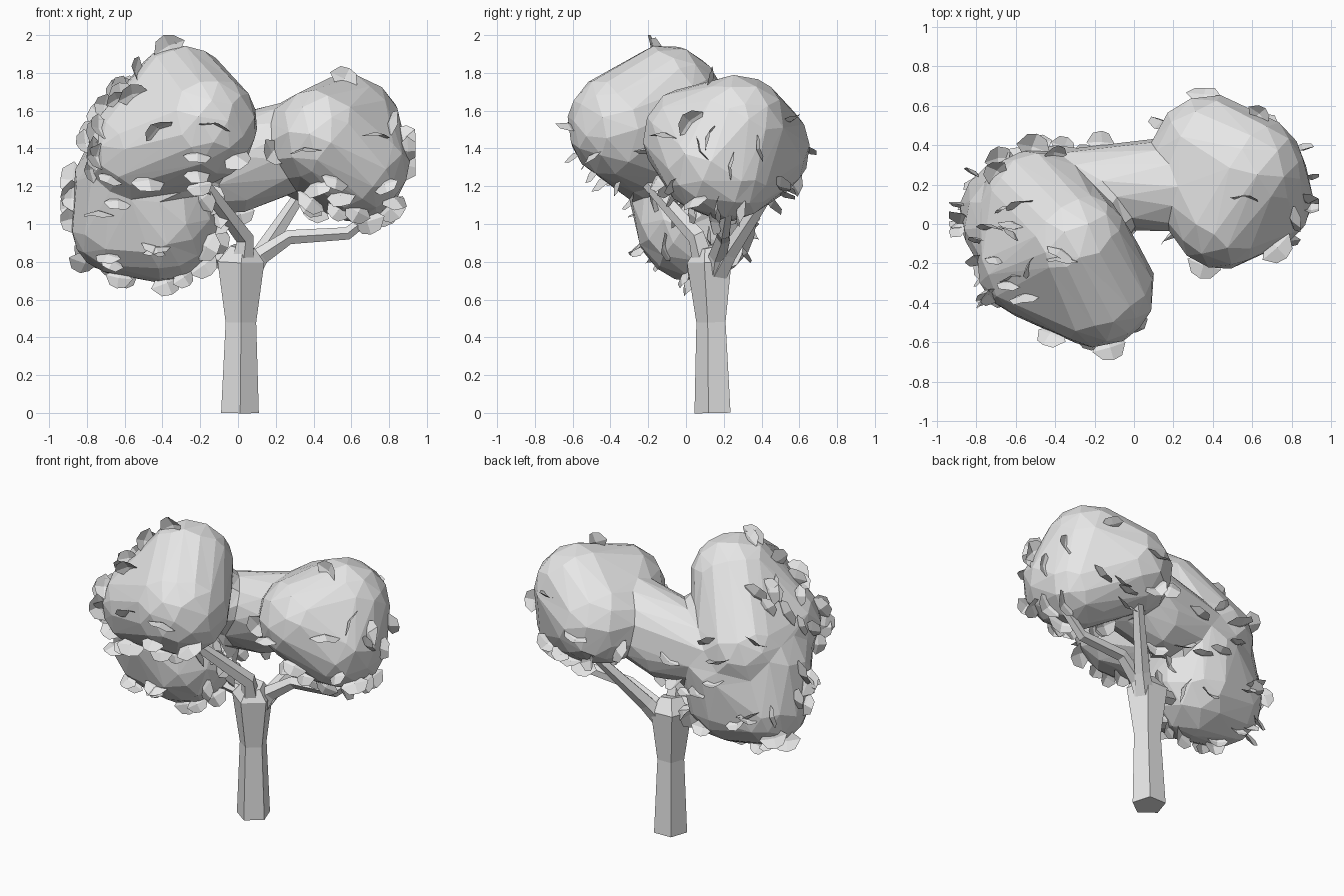
import bpy, bmesh, math, random
from mathutils import Vector, Matrix

random.seed(11)
cube = bpy.data.objects.get("Cube")
if cube:
    bpy.data.objects.remove(cube, do_unlink=True)

grey = bpy.data.materials.new("light_grey")
grey.use_nodes = True
grey.diffuse_color = (0.8, 0.8, 0.8, 1)
grey.node_tree.nodes["Principled BSDF"].inputs["Base Color"].default_value = (0.8, 0.8, 0.8, 1)


def add_object(name, mesh):
    obj = bpy.data.objects.new(name, mesh)
    bpy.context.scene.collection.objects.link(obj)
    mesh.materials.clear()
    mesh.materials.append(grey)
    return obj


def from_bmesh(name, bm):
    mesh = bpy.data.meshes.new(name)
    bm.to_mesh(mesh)
    bm.free()
    return add_object(name, mesh)


def limb(name, *path, sides=5):
    """Tapered faceted tube through (x, y, z, radius) points."""
    bm = bmesh.new()
    centres = [Vector(p[:3]) for p in path]
    rings = []
    for i, p in enumerate(path):
        ahead = centres[min(i + 1, len(path) - 1)]
        behind = centres[max(i - 1, 0)]
        turn = Vector((0, 0, 1)).rotation_difference((ahead - behind).normalized())
        ring = []
        for k in range(sides):
            a = math.tau * k / sides - 0.3
            offset = Vector((math.cos(a), math.sin(a), 0)) * p[3]
            ring.append(bm.verts.new(centres[i] + turn @ offset))
        rings.append(ring)
    for low, high in zip(rings, rings[1:]):
        for k in range(sides):
            n = (k + 1) % sides
            bm.faces.new((low[k], low[n], high[n], high[k]))
    bm.faces.new(rings[0][::-1])
    bm.faces.new(rings[-1])
    return from_bmesh(name, bm)


# Trunk flares into the fork, branches leave from the flare
limb("trunk", (0.01, 0.15, 0, 0.105), (0.015, 0.14, 0.48, 0.085),
     (0.015, 0.135, 0.8, 0.13), (0.025, 0.12, 0.88, 0.07))
limb("front_branch", (0.02, 0.11, 0.75, 0.07), (0.035, 0.06, 0.93, 0.05), (-0.2, -0.22, 1.24, 0.035))
limb("right_branch", (0, 0.14, 0.76, 0.05), (-0.1, 0.14, 0.81, 0.045), (-0.3, 0.1, 0.86, 0.035))
limb("left_branch", (0.06, 0.16, 0.74, 0.06), (0.12, 0.17, 0.83, 0.05),
     (0.27, 0.2, 0.93, 0.04), (0.58, 0.2, 0.95, 0.035), (0.72, 0.22, 1.06, 0.03))
limb("back_branch", (0.06, 0.17, 0.74, 0.06), (0.13, 0.23, 0.85, 0.05), (0.36, 0.46, 1.2, 0.03))

# Crown: each lobe is the hull of a few spheres (x, y, z, radius), all fused and faceted
lobes = {
    "upper": [(-0.3, -0.1, 1.67, 0.28), (-0.19, -0.33, 1.52, 0.3),
              (-0.52, -0.2, 1.4, 0.28), (-0.5, 0.1, 1.35, 0.28)],
    "lower": [(-0.61, 0.05, 1.0, 0.28), (-0.42, 0.05, 1.01, 0.32),
              (-0.56, 0.0, 1.22, 0.31), (-0.4, 0.12, 1.2, 0.28)],
    "bridge": [(-0.35, 0.18, 1.3, 0.2), (0.0, 0.22, 1.26, 0.2), (0.25, 0.2, 1.4, 0.24)],
    "left": [(0.58, 0.27, 1.5, 0.29), (0.63, 0.14, 1.32, 0.28), (0.62, 0.22, 1.28, 0.27),
             (0.38, 0.38, 1.4, 0.28), (0.45, 0.04, 1.46, 0.27), (0.32, 0.22, 1.44, 0.22)],
}
ball = bmesh.new()
bmesh.ops.create_icosphere(ball, subdivisions=3, radius=1)
directions = [v.co.copy() for v in ball.verts]
ball.free()

bm = bmesh.new()
for spheres in lobes.values():
    points = [bm.verts.new(Vector((x, y, z)) + d * radius)
              for x, y, z, radius in spheres for d in directions]
    bmesh.ops.convex_hull(bm, input=points)
inner = [v for v in bm.verts if not v.link_faces]
bmesh.ops.delete(bm, geom=inner, context="VERTS")
bmesh.ops.recalc_face_normals(bm, faces=bm.faces[:])
crown = from_bmesh("crown", bm)
fuse = crown.modifiers.new("fuse", "REMESH")
fuse.mode = "VOXEL"
fuse.voxel_size = 0.03
soften = crown.modifiers.new("soften", "SMOOTH")
soften.iterations = 4
facets = crown.modifiers.new("facets", "DECIMATE")
facets.ratio = 0.025
bpy.context.view_layer.update()
graph = bpy.context.evaluated_depsgraph_get()
faceted = bpy.data.meshes.new_from_object(crown.evaluated_get(graph))
crown.modifiers.clear()
crown.data = faceted
faceted.materials.clear()
faceted.materials.append(grey)
for face in faceted.polygons:
    face.use_smooth = False
    face.material_index = 0

# Leaves: broad, slightly folded blades standing out of the crown
leaves = bmesh.new()


def leaf(point, normal, size):
    across = Vector((0, 0, 1)) if abs(normal.x) > 0.65 else Vector((1, 0, 0))
    out = normal + Vector([random.uniform(-0.45, 0.45) for _ in range(3)])
    out.normalize()
    across = Matrix.Rotation(random.uniform(-0.5, 0.5), 3, out) @ across
    across = (across - out * across.dot(out)).normalized()
    fold = out.cross(across)

    def at(u, v, w):
        return leaves.verts.new(point + (across * u + out * v + fold * w) * size)

    base, middle, tip = at(0, -0.4, 0), at(0, 0.15, 0.12), at(0, 0.6, 0.02)
    for side in (-1, 1):
        wide, narrow = at(side * 0.6, 0.1, -0.05), at(side * 0.35, 0.5, -0.06)
        for corners in ((base, wide, middle), (middle, wide, narrow, tip)):
            leaves.faces.new(corners if side < 0 else corners[::-1])


def leaf_density(p):
    if p.x < -0.55:
        return 1.0
    if p.x < 0.25 and p.z < 1.4:
        return 0.7
    if p.x > 0.25 and (p.z < 1.25 or p.x > 0.8):
        return 0.5
    return 0.15


faces = list(faceted.polygons)
areas = [f.area for f in faces]
count = 0
while count < 95:
    face = random.choices(faces, areas)[0]
    corners = [faceted.vertices[i].co for i in face.vertices]
    weights = [random.random() for _ in corners]
    spot = sum((c * w for c, w in zip(corners, weights)), Vector()) / sum(weights)
    if random.random() < leaf_density(spot):
        leaf(spot, face.normal.copy(), random.uniform(0.11, 0.16))
        count += 1

# Leaves at the outermost tips
for target in ((-0.28, -0.2, 2), (0.94, 0.1, 1.4), (0.8, 0.15, 1.0), (-0.2, -0.69, 1.55),
               (-0.42, -0.66, 1.6), (0.3, -0.3, 1.4), (0.35, 0.69, 1.4), (-0.94, 0, 1.2)):
    goal = Vector(target)
    nearest = min(faces, key=lambda f: (f.center - goal).length)
    leaf(nearest.center.copy(), nearest.normal.copy(), 0.15)

# Trim blades to the crown's overall spread
for v in leaves.verts:
    v.co.x = max(-0.94, min(0.94, v.co.x))
    v.co.y = max(-0.69, min(0.69, v.co.y))
    v.co.z = min(2.0, v.co.z)
from_bmesh("leaves", leaves)
